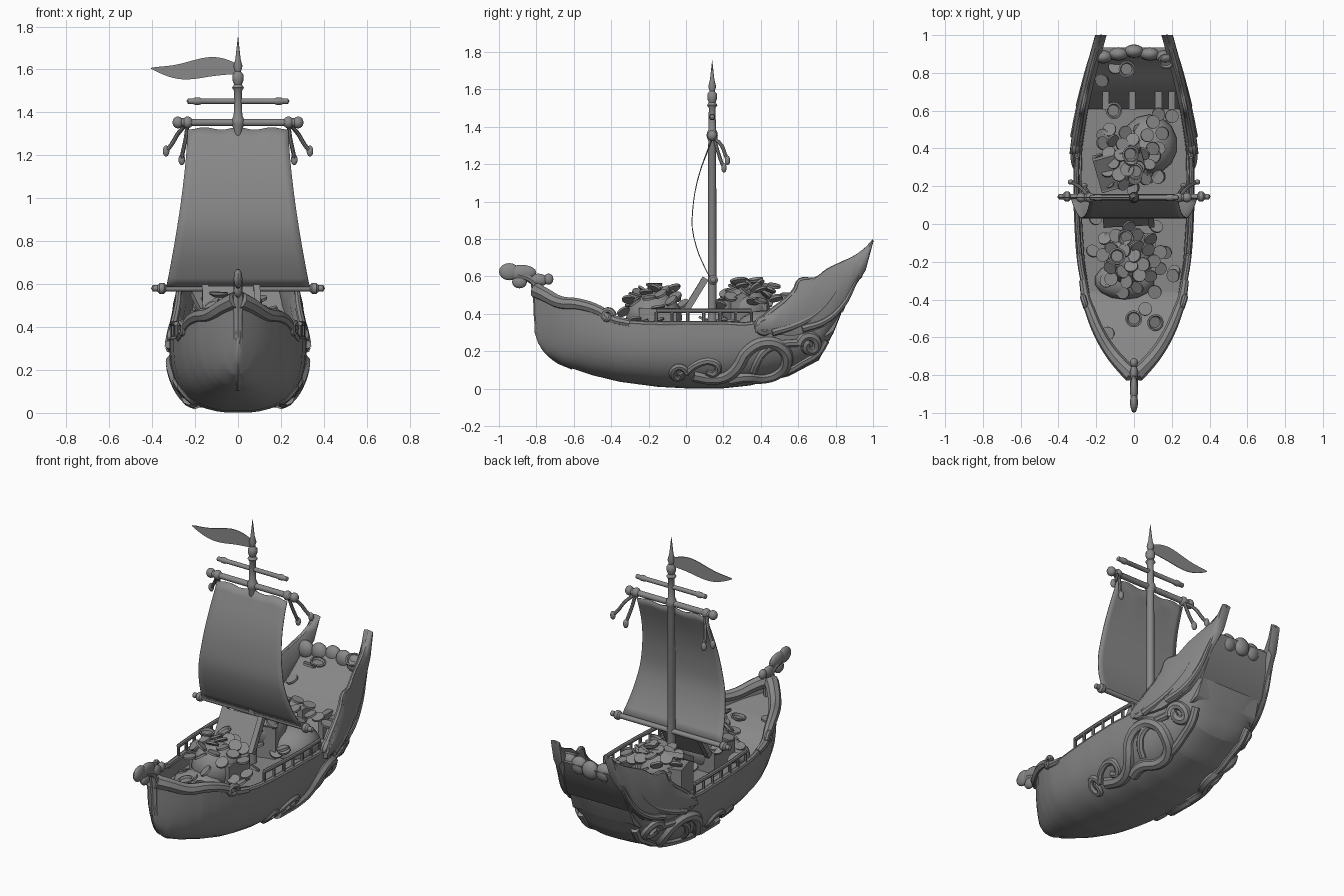
import bpy, bmesh, math, random
from mathutils import Vector, Matrix, Euler

if "Cube" in bpy.data.objects:
    bpy.data.objects.remove(bpy.data.objects["Cube"])

random.seed(4)
grey = bpy.data.materials.new("plain_grey")
grey.diffuse_color = (0.25, 0.25, 0.25, 1)
grey.use_nodes = True
grey.node_tree.nodes["Principled BSDF"].inputs["Base Color"].default_value = grey.diffuse_color

# hull tables: half width, keel height, rim height, deck height along y
W = [(-.81, .012), (-.77, .055), (-.7, .12), (-.6, .185), (-.5, .23), (-.4, .265), (-.2, .30),
     (0, .315), (.2, .32), (.4, .315), (.6, .28), (.8, .235), (1, .18)]
K = [(-.81, .30), (-.79, .24), (-.74, .175), (-.65, .12), (-.5, .07), (-.355, .035), (-.15, .008),
     (0, 0), (.2, 0), (.34, .015), (.55, .065), (.71, .15), (.79, .30), (.83, .40)]
T = [(-.81, .53), (-.75, .49), (-.6, .44), (-.45, .40), (-.3, .345), (.38, .345), (.5, .40), (.83, .44)]
D = [(-.81, .45), (-.6, .40), (-.5, .36), (-.38, .28), (.83, .28)]


def at(tab, y):
    for (a, u), (b, v) in zip(tab, tab[1:]):
        if y <= b:
            return u + (v - u) * max(0, (y - a) / (b - a))
    return tab[-1][1]


def bulge(s):
    return (1 - (1 - min(1, max(0, s))) ** 3) ** (1 / 2.4)


def hull_x(y, z):
    k, t = at(K, y), at(T, y)
    return at(W, y) * bulge((z - k) / (t - k))


def finish(name, bm):
    bmesh.ops.recalc_face_normals(bm, faces=bm.faces)
    me = bpy.data.meshes.new(name)
    bm.to_mesh(me)
    bm.free()
    ob = bpy.data.objects.new(name, me)
    bpy.context.collection.objects.link(ob)
    return ob


def loft(name, rings, closed=True, caps=True):
    bm = bmesh.new()
    vs = [[bm.verts.new(p) for p in r] for r in rings]
    n = len(vs[0])
    for a, b in zip(vs, vs[1:]):
        for i in range(n if closed else n - 1):
            j = (i + 1) % n
            bm.faces.new((a[i], a[j], b[j], b[i]))
    if caps:
        bm.faces.new(vs[0])
        bm.faces.new(vs[-1])
    return finish(name, bm)


def lathe(name, prof, matrix=Matrix(), n=16):
    rings = [[matrix @ Vector((max(r, .0005) * math.cos(i * math.tau / n),
                               max(r, .0005) * math.sin(i * math.tau / n), z)) for i in range(n)]
             for r, z in prof]
    return loft(name, rings)


def tube(name, pts, r, taper=1.0):
    cu = bpy.data.curves.new(name, 'CURVE')
    cu.dimensions, cu.bevel_depth, cu.bevel_resolution, cu.resolution_u = '3D', r, 2, 4
    cu.use_fill_caps = True
    sp = cu.splines.new('BEZIER')
    sp.bezier_points.add(len(pts) - 1)
    for i, (b, p) in enumerate(zip(sp.bezier_points, pts)):
        b.co = p
        b.handle_left_type = b.handle_right_type = 'AUTO'
        b.radius = 1 + (taper - 1) * i / (len(pts) - 1)
    ob = bpy.data.objects.new(name, cu)
    bpy.context.collection.objects.link(ob)
    bpy.ops.object.select_all(action='DESELECT')
    ob.select_set(True)
    bpy.context.view_layer.objects.active = ob
    bpy.ops.object.convert(target='MESH')


def blobs(name, items):
    bm = bmesh.new()
    for c, s in items:
        bmesh.ops.create_uvsphere(bm, u_segments=14, v_segments=8, radius=1,
                                  matrix=Matrix.Translation(c) @ Matrix.Diagonal((*s, 1)))
    return finish(name, bm)


def box(name, size, matrix):
    bm = bmesh.new()
    bmesh.ops.create_cube(bm, size=1, matrix=matrix @ Matrix.Diagonal((*size, 1)))
    return finish(name, bm)


def place(x, y, z, rx=0, ry=0, rz=0):
    return Matrix.Translation((x, y, z)) @ Euler((rx, ry, rz)).to_matrix().to_4x4()


# hull with inner walls and deck
rings = []
stations = sorted({p[0] for p in K + T} | {-.81 + i * .041 for i in range(41)})
for y in stations:
    w, k, t = at(W, y), at(K, y), at(T, y)
    d = max(min(at(D, y), t - .02), k + .01)
    half = [(w * bulge(s), k + (t - k) * s) for s in (.004, .02, .06, .12, .2, .32, .48, .65, .82, 1)]
    half += [(w * .88, t), (w * .87, d)]
    rings.append([(x, y, z) for x, z in half] + [(-x, y, z) for x, z in reversed(half)])
loft("hull", rings)

# raised stern deck and leaning transom with a lobed top edge
prof = [(.61, .28), (.72, .45), (.78, .50), (.90, .65), (.935, .65), (.84, .41)]
loft("stern_deck", [[(sx * (at(W, y) - .015), y, z) for y, z in prof] for sx in (-1, 1)])
blobs("transom_scallops", [((x, .915 - abs(x) * .18, .635), (.052, .036, .055))
                           for x in (-.165, -.083, 0, .083, .165)])
for x in (-.15, -.01, .13, .2):
    box("bulkhead_pillar", (.035, .11, .15), place(x, .66, .345))

# stern wings, gunwale trim and hull scrolls on both sides
wing = [(.37, .34, .30), (.46, .42, .29), (.53, .475, .285), (.585, .535, .285), (.61, .585, .29),
        (.69, .59, .31), (.76, .64, .34), (.84, .68, .42), (.9, .71, .54), (.96, .755, .63), (1.0, .80, .78)]


def spiral(cy, cz, r, start, turns):
    n = int(abs(turns) * 10)
    return [(cy + r * (1 - .7 * i / n) * math.cos(start + turns * math.tau * i / n),
             cz + r * (1 - .7 * i / n) * math.sin(start + turns * math.tau * i / n)) for i in range(n + 1)]


scrolls = [
    (spiral(-.04, .08, .045, 0, 1.1), .02),
    ([(.0, .085), (.06, .13), (.13, .145), (.17, .12), (.15, .08), (.11, .09)], .021),
    ([(.04, .07), (.14, .055), (.22, .07), (.28, .12), (.33, .2), (.42, .245), (.51, .22),
      (.54, .15), (.49, .085), (.41, .06), (.32, .065), (.23, .05)], .034),
    ([(.36, .09), (.38, .14), (.42, .2), (.5, .235), (.6, .245)], .022),
    (spiral(.66, .235, .055, math.pi, -1.2), .027),
    ([(.45, .07), (.55, .1), (.62, .14), (.70, .19), (.745, .26)], .024),
    (spiral(.42, .33, .045, 0, 1.1), .026),
]
for s in (-1, 1):
    rr = []
    for y, top, low in wing:
        x, m, h = at(W, y), (top + low) / 2, (top - low) * .25
        rr.append([(s * (x - .03), y, m - h), (s * (x - .01), y, low), (s * (x + .01), y, low),
                   (s * (x + .026), y, m - h), (s * (x + .024), y, m + h), (s * (x + .006), y, top),
                   (s * (x - .015), y, top), (s * (x - .035), y, m + h)])
    loft("stern_wing", rr)
    tube("wing_trim", [(s * (at(W, y) - .005), y, t - .008) for y, t, _ in wing], .02, .3)
    for lobe in ([(.46, .30), (.6, .345), (.72, .42), (.8, .52), (.85, .62)],
                 [(.62, .32), (.74, .36), (.84, .45), (.9, .56), (.95, .66)]):
        tube("wing_feather", [(s * (at(W, y) + .012), y, z) for y, z in lobe], .022, .4)
    for pts, r in scrolls:
        tube("hull_scroll", [(s * (hull_x(y, z) - .006), y, z) for y, z in pts], r)
    bow = [(-.80, .525), (-.75, .50), (-.67, .46), (-.57, .45), (-.46, .415), (-.4, .375), (-.3, .35)]
    tube("bow_trim", [(s * max(.0, at(W, y) - .012), y, z) for y, z in bow], .042, .5)
    tube("bow_curl", [(s * (hull_x(y, z) + .002), y, z) for y, z in spiral(-.42, .39, .035, 0, 1)], .016)
    tube("gunwale", [(s * (at(W, y) - .015), y, at(T, y)) for y in (-.32, -.2, 0, .2, .36, .45)], .016)
    # railing
    ys = [-.16 + i * .085 for i in range(7)]
    tube("rail", [(s * (at(W, y) - .015), y, .415) for y in ys], .012)
    for y in ys:
        lathe("rail_post", [(.009, .33), (.009, .41)], place(s * (at(W, y) - .015), y, 0), 8)

# bow ornament
tube("stem", [(0, -.80, .56), (0, -.79, .48), (0, -.785, .36), (0, -.765, .25), (0, -.70, .17), (0, -.6, .12)],
     .03, .7)
tube("stem_neck", [(0, -.79, .48), (0, -.80, .55), (0, -.83, .585), (0, -.9, .61)], .021)
blobs("figurehead", [((0, y, z), (.021, a, b)) for y, z, a, b in (
    (-.945, .625, .055, .046), (-.88, .62, .08, .042), (-.89, .57, .04, .034),
    (-.79, .58, .05, .035), (-.735, .585, .026, .03))])

# mast and spars
MY = .14
lathe("mast", [(.024, .28), (.021, 1.325), (.028, 1.34), (.03, 1.355), (.028, 1.37), (.02, 1.385), (.018, 1.5),
               (.028, 1.515), (.018, 1.53), (.026, 1.55), (.026, 1.575), (.014, 1.59), (.021, 1.615),
               (.012, 1.65), (0, 1.755)], place(0, MY, 0))


def spar(name, half, r, knob, z, y):
    side = [(0, half), (r, half - .008), (r, half - .03), (knob, half - .04), (knob, half - .06), (r, half - .07)]
    prof = [(a, -b) for a, b in side] + list(reversed(side))
    lathe(name, prof, place(0, y, z, 0, math.pi / 2, 0), 12)


spar("upper_spar", .24, .013, .017, 1.452, MY)
spar("sail_spar", .30, .017, .02, 1.353, MY)
spar("lower_spar", .405, .015, .026, .58, .145)
blobs("spar_knobs", [((x, MY, 1.353), (.026, .026, .028)) for x in (-.28, .28, -.235, .235)])

# sail: bulges forward, wider at the foot
belly = [(.58, .135), (.64, .1), (.72, .065), (.79, .043), (.85, .031), (.91, .03), (.98, .035), (1.05, .045),
         (1.12, .06), (1.2, .085), (1.29, .12), (1.33, .135)]
sail = []
for i in range(17):
    z = .58 + .745 * i / 16
    w = .235 + .10 * (1 - i / 16) ** 1.5
    sail.append([(w * u / 8, at(belly, z), z + (i / 16) ** 8 * .006 * math.cos(u / 8 * 1.5 * math.tau))
                 for u in range(-8, 9)])
ob = loft("sail", sail, False, False)
m = ob.modifiers.new("thickness", 'SOLIDIFY')
m.thickness = .005

# pennant
flag = []
for i in range(21):
    u = i / 20
    mid = 1.60 + .012 * math.sin(u * math.tau * 1.05) + .002
    h = .002 + .046 * math.sin(math.pi * min(1, .1 + u * .9)) ** .8 * (1.1 - .35 * u)
    x = -.405 * u
    flag.append([(x, MY + .002, mid - h), (x, MY + .002, mid + h), (x, MY - .002, mid + h), (x, MY - .002, mid - h)])
loft("pennant", flag)

# tassels hanging from the sail spar
for s in (-1, 1):
    for ends in ([(.245, .15, 1.34), (.28, .19, 1.30), (.31, .21, 1.25), (.335, .222, 1.22)],
                 [(.235, .15, 1.34), (.245, .17, 1.27), (.258, .19, 1.21), (.262, .203, 1.18)]):
        tube("tassel", [(s * x, y, z) for x, y, z in ends], .01)
        x, y, z = ends[-1]
        blobs("tassel_end", [((s * x, y, z), (.016, .014, .026))])

# treasure chests with heaps
box("front_chest", (.27, .2, .15), place(-.02, -.15, .355))
box("front_chest_lid", (.27, .025, .2), place(-.03, .05, .50, -.55, 0, .05))
for x in (-.15, .09):
    box("lid_band", (.03, .035, .21), place(x, .05, .50, -.55, 0, .05))
box("rear_chest", (.26, .2, .2), place(-.07, .3, .38, 0, 0, .28))
box("rear_chest_lid", (.26, .2, .03), place(-.07, .29, .51, .5, 0, .28))
blobs("treasure_heaps", [((-.02, -.17, .38), (.14, .15, .14)), ((-.05, .32, .42), (.13, .13, .13)),
                         ((.08, .42, .30), (.15, .16, .12)), ((-.05, -.3, .30), (.16, .1, .08))])

# coins: scattered over each heap and over the deck
bm = bmesh.new()


def coin(x, y, z, tilt):
    mat = place(x, y, z, random.uniform(-tilt, tilt), random.uniform(-tilt, tilt), 0)
    bmesh.ops.create_cone(bm, cap_ends=True, segments=14, radius1=.036, radius2=.036, depth=.012, matrix=mat)


for cx, cy, cz, r, h, n in ((-.02, -.17, .39, .17, .145, 24), (-.04, .34, .42, .16, .15, 24)):
    for i in range(n):
        q, a = math.sqrt((i + .5) / n), i * 2.4
        coin(cx + r * q * math.cos(a), cy + r * q * math.sin(a), cz + h * math.sqrt(1 - q * q), .7)
for i in range(22):
    y = random.uniform(-.34, .56)
    coin(random.uniform(-.22, .22), y, random.uniform(.3, .37), .5)
for x, y, z in ((-.06, -.36, .36), (-.14, -.58, .41), (.11, -.36, .34), (.06, -.45, .38), (-.17, .76, .50),
                (-.1, .83, .58), (.13, .58, .42), (.2, .57, .40), (.15, .48, .48), (.1, .4, .53),
                (.07, .47, .55), (.1, .54, .5), (.13, .4, .47), (-.13, .5, .38)):
    coin(x, y, z, .4)
finish("coins", bm)

# dishes with raised rims
for x, y, z in ((0, -.5, .41), (.11, -.52, .41), (-.04, -.07, .53), (-.09, -.17, .55), (-.02, .37, .575),
                (.01, .28, .57), (-.11, .6, .4), (-.04, .82, .61), (.17, .865, .665)):
    lathe("dish", [(.02, -.012), (.042, 0), (.045, .012), (.036, .014), (.03, .002), (0, .002)],
          place(x, y, z, random.uniform(-.2, .5), random.uniform(-.4, .4), 0))

# shared material and shading
for ob in bpy.context.scene.objects:
    ob.data.materials.clear()
    ob.data.materials.append(grey)
    ob.select_set(True)
    bpy.context.view_layer.objects.active = ob
bpy.ops.object.shade_smooth_by_angle(angle=math.radians(40))
